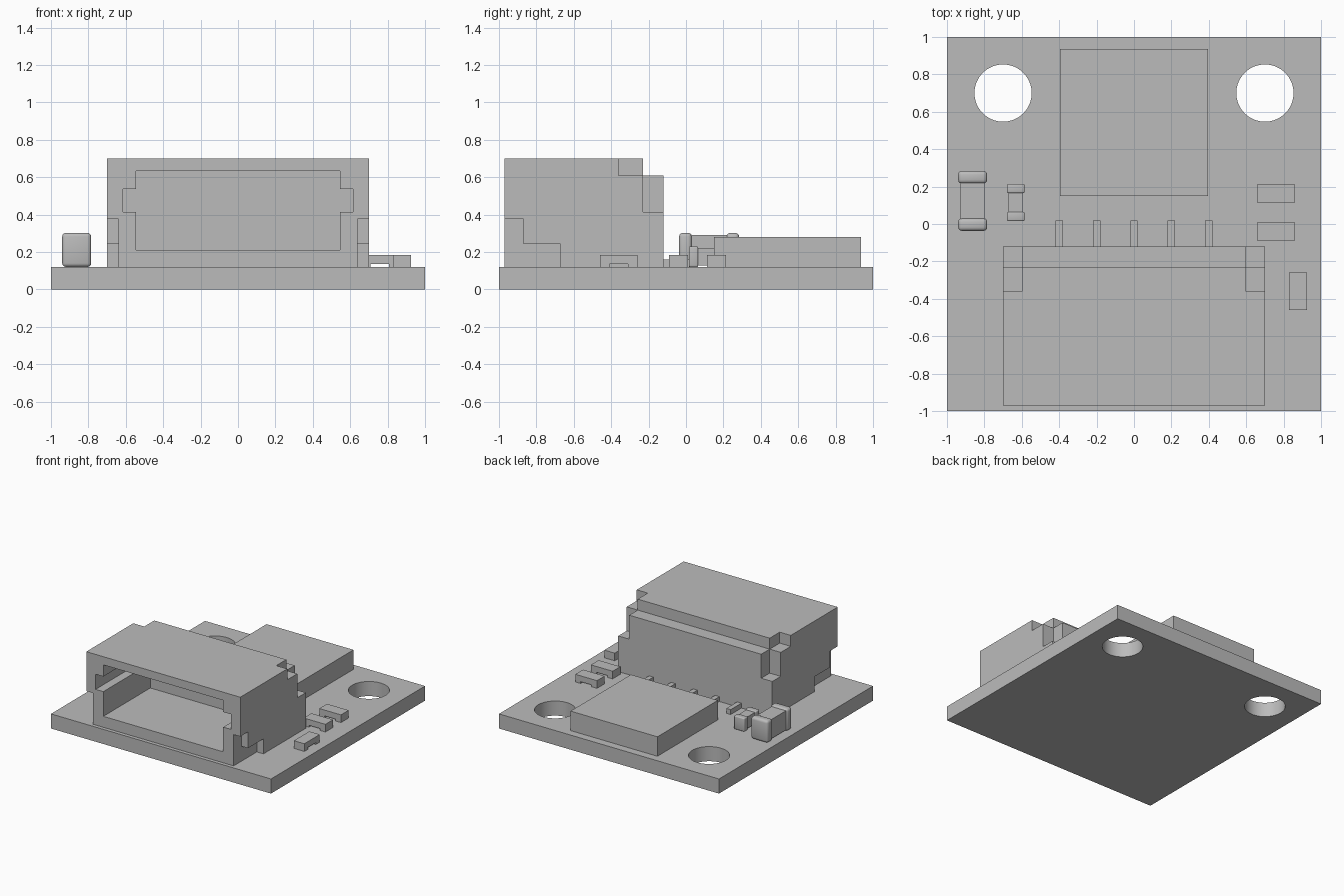
import bpy
import math

cube = bpy.data.objects.get("Cube")
if cube:
    bpy.data.objects.remove(cube, do_unlink=True)

grey = bpy.data.materials.new("plain grey")
grey.use_nodes = True
grey.diffuse_color = (0.5, 0.5, 0.5, 1)
grey.node_tree.nodes["Principled BSDF"].inputs["Base Color"].default_value = (0.5, 0.5, 0.5, 1)

BOARD_TOP = 0.12


def activate(obj):
    bpy.ops.object.select_all(action='DESELECT')
    obj.select_set(True)
    bpy.context.view_layer.objects.active = obj


def box(name, x, y, z, bevel=0):
    """Box from (min, max) ranges on each axis, optionally rounded."""
    ranges = (x, y, z)
    bpy.ops.mesh.primitive_cube_add(size=1, location=[(a + b) / 2 for a, b in ranges])
    obj = bpy.context.object
    obj.name = name
    obj.scale = [b - a for a, b in ranges]
    bpy.ops.object.transform_apply(location=False, rotation=False, scale=True)
    obj.data.materials.append(grey)
    if bevel:
        mod = obj.modifiers.new("Rounding", 'BEVEL')
        mod.width = bevel
        mod.segments = 3
        bpy.ops.object.modifier_apply(modifier=mod.name)
        bpy.ops.object.shade_smooth_by_angle(angle=math.radians(35))
    return obj


def cut(target, cutter):
    """Subtract the cutter from the target and discard it."""
    mod = target.modifiers.new("Cut", 'BOOLEAN')
    mod.operation = 'DIFFERENCE'
    mod.solver = 'EXACT'
    mod.object = cutter
    activate(target)
    bpy.ops.object.modifier_apply(modifier=mod.name)
    bpy.data.objects.remove(cutter, do_unlink=True)


# Circuit board with two mounting holes
board = box("circuit_board", (-1, 1), (-1, 1), (0, BOARD_TOP))
for x in (-0.7, 0.7):
    bpy.ops.mesh.primitive_cylinder_add(vertices=64, radius=0.153, depth=1, location=(x, 0.7, 0))
    hole = bpy.context.object
    hole.data.materials.append(grey)
    cut(board, hole)
activate(board)
bpy.ops.object.shade_smooth_by_angle(angle=math.radians(35))

# Main chip
box("main_chip", (-0.395, 0.395), (0.15, 0.935), (BOARD_TOP, 0.28))

# Connector housing: hollow front, stepped back edge
housing = box("connector_housing", (-0.7, 0.7), (-0.97, -0.12), (BOARD_TOP, 0.7))
cut(housing, box("cavity", (-0.545, 0.545), (-1.1, -0.36), (0.21, 0.633)))
cut(housing, box("key_slots", (-0.615, 0.615), (-1.1, -0.36), (0.413, 0.537)))
cut(housing, box("back_step", (-0.8, 0.8), (-0.23, 0), (0.61, 0.8)))

# Corner notches on both ends of the housing
notches = [
    (0.6, (-0.36, 0), (0.61, 0.8)),
    (0.6, (-0.23, 0), (0.413, 0.8)),
    (0.64, (-1.1, -0.87), (0, 0.377)),
    (0.64, (-1.1, -0.67), (0, 0.243)),
]
for inner, y, z in notches:
    for x in ((-0.8, -inner), (inner, 0.8)):
        cut(housing, box("notch", x, y, z))

# Connector pins
for i in range(5):
    x = (i - 2) * 0.2
    box(f"connector_pin_{i + 1}", (x - 0.02, x + 0.02), (-0.14, 0.02), (BOARD_TOP, 0.16))


# Flat chip resistors with a shallow gap underneath
def resistor(name, x, y, along_x):
    body = box(name, x, y, (BOARD_TOP, 0.183))
    cx, cy = sum(x) / 2, sum(y) / 2
    gap_x, gap_y = (0.05, 0.2) if along_x else (0.2, 0.05)
    cut(body, box("gap", (cx - gap_x, cx + gap_x), (cy - gap_y, cy + gap_y), (0, 0.135)))


resistor("resistor_back", (0.66, 0.857), (0.113, 0.213), True)
resistor("resistor_middle", (0.66, 0.857), (-0.09, 0.01), True)
resistor("resistor_side", (0.83, 0.925), (-0.46, -0.26), False)


# Capacitors: rounded end caps around a slimmer body
def capacitor(name, x, y, top, cap, inset, rounding):
    box(name + "_body", (x[0] + inset, x[1] - inset), (y[0] + cap / 2, y[1] - cap / 2),
        (BOARD_TOP + inset, top - inset))
    box(name + "_front_cap", x, (y[0], y[0] + cap), (BOARD_TOP, top), rounding)
    box(name + "_back_cap", x, (y[1] - cap, y[1]), (BOARD_TOP, top), rounding)


capacitor("large_capacitor", (-0.94, -0.785), (-0.037, 0.284), 0.302, 0.068, 0.012, 0.02)
capacitor("small_capacitor", (-0.68, -0.585), (0.015, 0.215), 0.23, 0.05, 0.008, 0.008)
